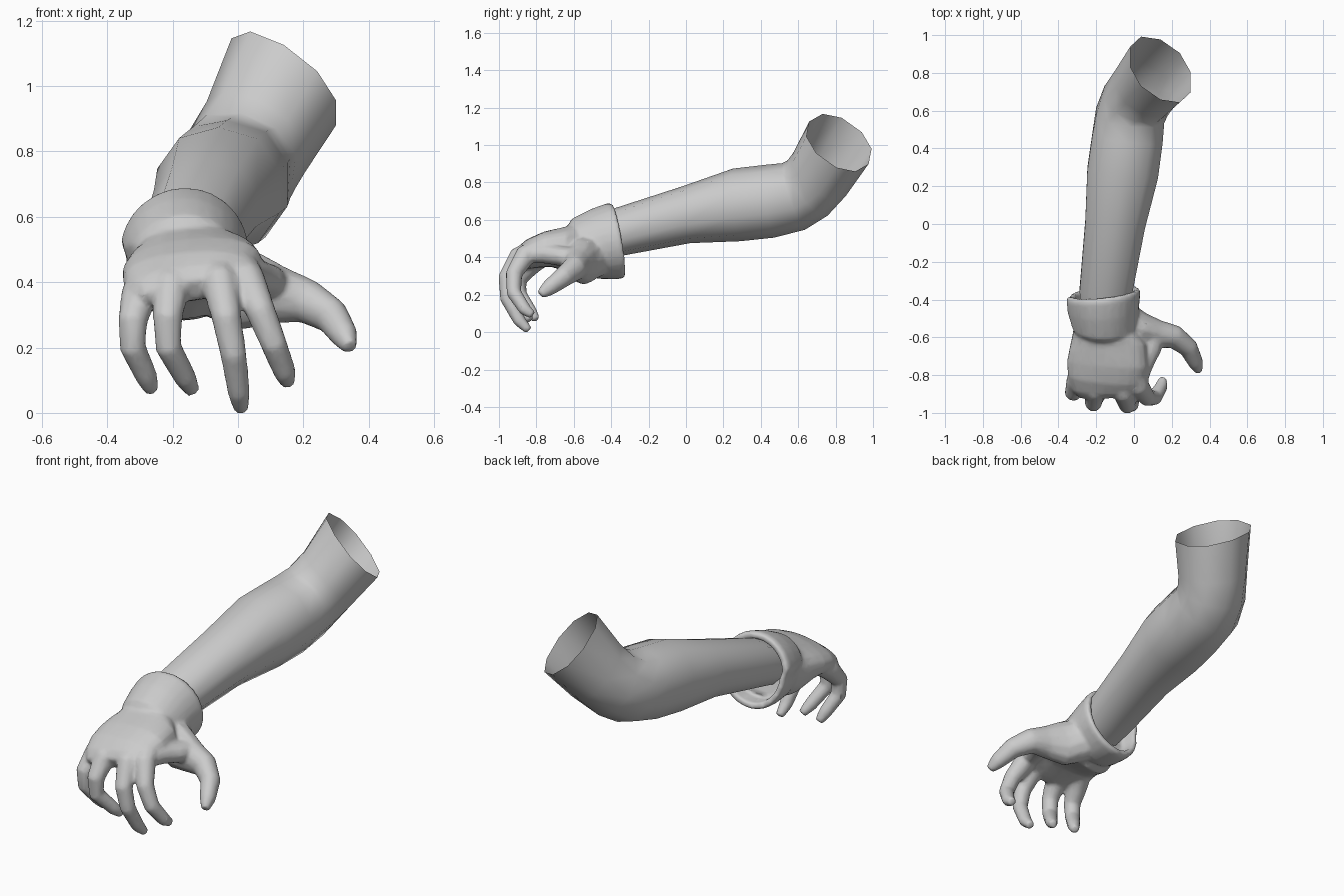
import bpy, bmesh, math
from mathutils import Vector

grey = bpy.data.materials.new("plain grey")
grey.diffuse_color = (0.6, 0.6, 0.6, 1)


def add_loft(bm, rings, sides=10, ref=(1, 0, 0), power=1.0, caps=True, phase=0.0, loop_back=False):
    """Ring: (centre, half width, half height[, direction])."""
    centres = [Vector(r[0]) for r in rings]
    loops = []
    for i, r in enumerate(rings):
        if len(r) > 3:
            t = Vector(r[3]).normalized()
        else:
            t = (centres[min(i + 1, len(rings) - 1)] - centres[max(i - 1, 0)]).normalized()
        side = Vector(ref)
        side = (side - t * side.dot(t)).normalized()
        up = side.cross(t)
        loop = []
        for k in range(sides):
            a = 2 * math.pi * (k + phase) / sides
            c = math.copysign(abs(math.cos(a)) ** power, math.cos(a))
            s = math.copysign(abs(math.sin(a)) ** power, math.sin(a))
            loop.append(bm.verts.new(centres[i] + side * r[1] * c + up * r[2] * s))
        loops.append(loop)
    faces = []
    pairs = list(zip(loops, loops[1:]))
    if loop_back:
        pairs.append((loops[-1], loops[0]))
    for a, b in pairs:
        for k in range(sides):
            n = (k + 1) % sides
            faces.append(bm.faces.new((a[k], a[n], b[n], b[k])))
    if caps:
        faces += [bm.faces.new(loops[0]), bm.faces.new(loops[-1])]
    bmesh.ops.recalc_face_normals(bm, faces=faces)


def finish(name, bm):
    mesh = bpy.data.meshes.new(name)
    bm.to_mesh(mesh)
    bm.free()
    mesh.materials.append(grey)
    for p in mesh.polygons:
        p.use_smooth = True
    ob = bpy.data.objects.new(name, mesh)
    bpy.context.collection.objects.link(ob)
    return ob


# Bent arm: forearm, elbow and open upper arm
bm = bmesh.new()
add_loft(bm, [
    ((-0.16, -0.50, 0.48), 0.125, 0.105, (0.1, 1, 0.25)),
    ((-0.15, -0.36, 0.535), 0.145, 0.128, (0.1, 1, 0.25)),
    ((-0.10, 0.00, 0.627), 0.166, 0.153, (0.12, 1, 0.15)),
    ((-0.06, 0.27, 0.680), 0.197, 0.195, (0.12, 1, 0.1)),
    ((-0.035, 0.45, 0.700), 0.196, 0.196, (0.12, 1, 0.1)),
    ((-0.02, 0.575, 0.725), 0.190, 0.188, (0.12, 0.94, 0.32)),
    ((0.01, 0.65, 0.770), 0.183, 0.182, (0.3, 0.75, 0.55)),
    ((0.055, 0.715, 0.845), 0.183, 0.182, (0.5, 0.55, 0.66)),
    ((0.14, 0.818, 1.013), 0.207, 0.195, (0.59, 0.47, 0.66)),
], sides=10, caps=False, phase=0.5, power=0.92)
finish("arm", bm)

# Thick loose cuff: outside, rolled back rim, then inside
bm = bmesh.new()
add_loft(bm, [
    ((-0.16, -0.565, 0.430), 0.160, 0.155, (0, 0.9, 0.43)),
    ((-0.16, -0.535, 0.445), 0.180, 0.178, (0, 0.9, 0.43)),
    ((-0.165, -0.45, 0.47), 0.192, 0.197, (-0.05, 0.95, 0.3)),
    ((-0.165, -0.385, 0.487), 0.200, 0.206, (-0.1, 0.99, 0.17)),
    ((-0.165, -0.360, 0.49), 0.195, 0.200, (-0.1, 0.99, 0.17)),
    ((-0.165, -0.362, 0.49), 0.165, 0.170, (-0.1, 0.99, 0.17)),
    ((-0.16, -0.50, 0.455), 0.145, 0.145, (0, 0.95, 0.3)),
], sides=28, caps=False, loop_back=True)
# Narrower on the lower outer side, under the overlapping flap
for v in bm.verts:
    if v.co.x < -0.16 and v.co.z < 0.5:
        v.co.x = -0.16 + (v.co.x + 0.16) * 0.9

# Palm and back of the hand, drooping toward the little finger
add_loft(bm, [
    ((-0.16, -0.45, 0.47), 0.145, 0.135),
    ((-0.155, -0.57, 0.435), 0.172, 0.150),
    ((-0.14, -0.66, 0.447), 0.208, 0.112),
    ((-0.14, -0.74, 0.443), 0.217, 0.092),
    ((-0.15, -0.82, 0.420), 0.203, 0.078),
    ((-0.15, -0.875, 0.395), 0.180, 0.060),
    ((-0.145, -0.91, 0.375), 0.150, 0.035),
], sides=20, ref=(1, 0, 0.12), power=0.88)

# Four curled fingers: knuckle, joints and tip
fingers = {
    "little": [(-0.27, -0.75, 0.42), (-0.302, -0.83, 0.36), (-0.322, -0.895, 0.28),
               (-0.322, -0.89, 0.20), (-0.28, -0.83, 0.11), (-0.262, -0.80, 0.065)],
    "ring": [(-0.19, -0.79, 0.44), (-0.205, -0.885, 0.385), (-0.215, -0.95, 0.29),
             (-0.213, -0.945, 0.20), (-0.16, -0.87, 0.105), (-0.137, -0.83, 0.065)],
    "middle": [(-0.07, -0.79, 0.45), (-0.055, -0.895, 0.40), (-0.035, -0.960, 0.29),
               (-0.014, -0.955, 0.18), (0.003, -0.89, 0.06), (0.01, -0.84, 0.008)],
    "index": [(0.0, -0.77, 0.45), (0.025, -0.86, 0.41), (0.07, -0.92, 0.31),
              (0.11, -0.92, 0.21), (0.145, -0.86, 0.12), (0.153, -0.82, 0.09)],
}
for path in fingers.values():
    radii = (0.060, 0.058, 0.046, 0.041, 0.035, 0.023)
    add_loft(bm, [(p, r, r) for p, r in zip(path, radii)])

# Thumb with its broad base, and the web to the index finger
thumb = [((-0.10, -0.44, 0.42), 0.11, 0.08), ((-0.05, -0.51, 0.40), 0.12, 0.10),
         ((0.03, -0.555, 0.375), 0.125, 0.09),
         ((0.13, -0.585, 0.36), 0.088, 0.076), ((0.215, -0.598, 0.34), 0.068, 0.063),
         ((0.288, -0.655, 0.295), 0.056, 0.052), ((0.327, -0.735, 0.235), 0.044, 0.041),
         ((0.343, -0.78, 0.200), 0.025, 0.022)]
add_loft(bm, thumb, sides=12, ref=(0, 0, 1))
web = [((0.11, -0.57, 0.39), 0.06, 0.06), ((0.08, -0.66, 0.405), 0.065, 0.055),
       ((0.045, -0.75, 0.42), 0.055, 0.055), ((0.025, -0.84, 0.415), 0.045, 0.045)]
add_loft(bm, web)
hand = finish("hand_and_cuff", bm)

# Blend cuff, palm, fingers and thumb into one skin
remesh = hand.modifiers.new("blend", 'REMESH')
remesh.mode = 'VOXEL'
remesh.voxel_size = 0.01
remesh.use_smooth_shade = True
smooth = hand.modifiers.new("soften", 'SMOOTH')
smooth.factor = 0.5
smooth.iterations = 7
reduce = hand.modifiers.new("reduce", 'DECIMATE')
reduce.ratio = 0.3
